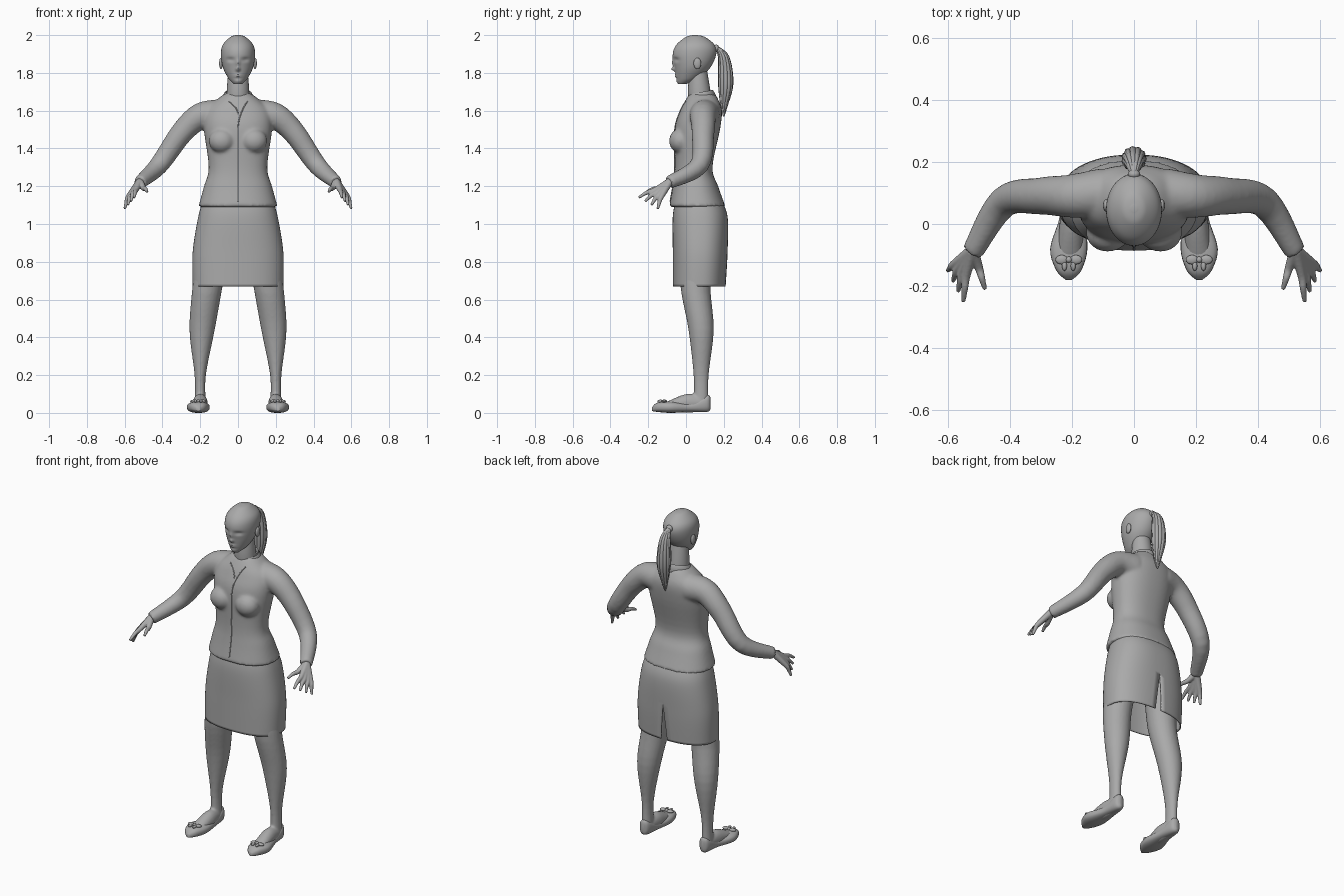
import bpy, bmesh, math, random
from mathutils import Vector, Matrix

random.seed(4)
if "Cube" in bpy.data.objects:
    bpy.data.objects.remove(bpy.data.objects["Cube"], do_unlink=True)

shade = (.4, .4, .4, 1)
grey = bpy.data.materials.new("plain grey")
grey.use_nodes = True
grey.diffuse_color = shade
grey.node_tree.nodes["Principled BSDF"].inputs["Base Color"].default_value = shade
X_AXIS, Y_AXIS, Z_AXIS = Vector((1, 0, 0)), Vector((0, 1, 0)), Vector((0, 0, 1))


def catmull_rom(before, start, end, after, t):
    tangent_in, tangent_out = (end - before) / 2, (after - start) / 2
    blend = t * t * (3 - 2 * t)
    return (start.lerp(end, blend) + tangent_in * t * (1 - t) ** 2
            - tangent_out * t * t * (1 - t))


def resample(stations, steps):
    """Smooth curve through stations of x, y, z and one or two radii."""
    points = [Vector((*station, station[-1])[:5]) for station in stations]
    points = [points[0], *points, points[-1]]
    curve = []
    for before, start, end, after in zip(points, points[1:], points[2:], points[3:]):
        for step in range(steps):
            curve.append(catmull_rom(before, start, end, after, step / steps))
    return curve + [points[-1]]


def rounded(value, power):
    return math.copysign(abs(value) ** (2 / power), value)


def tube(bm, stations, side=1, frame=None, ref=Z_AXIS, power=2, segs=24, steps=5, gap=None):
    """Loft of rounded rings; a gap function leaves a slit open at the back."""
    path = resample(stations, steps)
    rings = []
    for i, station in enumerate(path):
        if frame:
            across, up = frame
        else:
            ahead, behind = path[min(i + 1, len(path) - 1)], path[max(i - 1, 0)]
            tangent = Vector(ahead[:3]) - Vector(behind[:3])
            across = tangent.cross(ref).normalized()
            up = across.cross(tangent).normalized()
        slit = gap(station[2]) if gap else 0
        ring = []
        for k in range(segs + bool(gap)):
            angle = math.pi / 2 + slit + (math.tau - 2 * slit) * k / segs
            point = Vector(station[:3])
            point += across * rounded(math.cos(angle), power) * station[3]
            point += up * rounded(math.sin(angle), power) * station[4]
            ring.append(bm.verts.new((point.x * side, point.y, point.z)))
        rings.append(ring)
    skin(bm, rings, closed=not gap)
    if not gap:
        bm.faces.new(rings[0])
        bm.faces.new(rings[-1])


def skin(bm, rings, closed):
    for lower, upper in zip(rings, rings[1:]):
        for k in range(len(lower) - (not closed)):
            following = (k + 1) % len(lower)
            bm.faces.new((lower[k], lower[following], upper[following], upper[k]))


def ball(bm, centre, radii):
    matrix = Matrix.Translation(centre) @ Matrix.Diagonal((*radii, 1))
    bmesh.ops.create_uvsphere(bm, u_segments=20, v_segments=12, radius=1, matrix=matrix)


def finish(name, bm, voxel=0, smooth=0, thick=0):
    bmesh.ops.remove_doubles(bm, verts=bm.verts, dist=.0001)
    bmesh.ops.recalc_face_normals(bm, faces=bm.faces)
    mesh = bpy.data.meshes.new(name)
    bm.to_mesh(mesh)
    bm.free()
    mesh.materials.append(grey)
    part = bpy.data.objects.new(name, mesh)
    bpy.context.collection.objects.link(part)
    bpy.ops.object.select_all(action="DESELECT")
    part.select_set(True)
    bpy.context.view_layer.objects.active = part
    bpy.ops.object.shade_smooth_by_angle(angle=math.radians(50))
    if voxel:
        blend = part.modifiers.new("blend", "REMESH")
        blend.mode, blend.voxel_size, blend.use_smooth_shade = "VOXEL", voxel, True
    if smooth:
        soften = part.modifiers.new("soften", "SMOOTH")
        soften.factor, soften.iterations = .5, smooth
    if thick:
        cloth = part.modifiers.new("cloth", "SOLIDIFY")
        cloth.thickness, cloth.offset = thick, -1
    return part


def profile(rows):
    """Turn rows of height, front, back and half width into ring stations."""
    return [(0, (front + back) / 2, height, width, (back - front) / 2)
            for height, front, back, width in rows]


level = (X_AXIS, Y_AXIS)
upright = (X_AXIS, Z_AXIS)

# Head with a sculpted face: nose, bridge, eye sockets, lips, chin
bm = bmesh.new()
tube(bm, profile([(1.74, -.04, 0, .02), (1.77, -.05, .07, .05), (1.83, -.06, .13, .08),
                  (1.9, -.07, .16, .09), (1.95, -.05, .15, .08), (1.99, 0, .1, .04),
                  (2, .04, .06, .01)]), frame=level, segs=96, steps=10)
features = [(0, 1.82, .01, .01, .02), (0, 1.85, .01, .02, .01), (.04, 1.87, .02, .01, -.01),
            (0, 1.79, .02, .005, .006), (0, 1.78, .02, .004, .006), (0, 1.755, .02, .01, .005)]
for vert in bm.verts:
    fade = min(1, max(0, 1 - vert.co.y / .03))
    push = 0
    for x, z, wide, high, amount in features:
        offset = Vector(((abs(vert.co.x) - x) / wide, (vert.co.z - z) / high))
        push += amount * math.exp(-offset.length_squared)
    vert.co.y -= fade * push
finish("head", bm)

# Neck
bm = bmesh.new()
tube(bm, profile([(1.6, .02, .14, .06), (1.7, .01, .13, .06), (1.82, .02, .11, .05)]), frame=level)
finish("neck", bm)

# Ponytail made of strands around a core, held by a band
tail = [(.16, 1.94, .01), (.2, 1.88, .03), (.21, 1.74, .04), (.2, 1.62, .02), (.2, 1.57, .005)]
bm = bmesh.new()
tube(bm, [(0, y, z, r * .75) for y, z, r in tail], ref=Y_AXIS)
strands = 11
for strand in range(strands):
    angle = math.tau * strand / strands
    lift = random.uniform(0, .1)
    tube(bm, [(r * .7 * math.cos(angle), y + r * .7 * math.sin(angle), z + lift * (tail[0][1] - z), r / 3)
              for y, z, r in tail], ref=Y_AXIS, segs=8)
finish("ponytail", bm)
bm = bmesh.new()
ball(bm, (0, .16, 1.93), (.02, .015, .02))
finish("hair_band", bm)

# Jacket: torso, bust and sleeves blended together
bm = bmesh.new()
tube(bm, profile([(1.09, -.09, .21, .21), (1.2, -.07, .17, .18), (1.3, -.06, .14, .155),
                  (1.5, -.06, .18, .18), (1.6, -.03, .19, .17), (1.66, 0, .17, .11),
                  (1.69, .02, .15, .07)]), frame=level, segs=48, power=2.3)
for side in (1, -1):
    ball(bm, (.085 * side, -.03, 1.44), (.07, .06, .065))
    tube(bm, [(.1, .1, 1.58, .08), (.2, .09, 1.57, .07), (.3, .09, 1.48, .06),
              (.42, .07, 1.31, .05), (.52, -.09, 1.22, .035)], side=side)
jacket = finish("jacket", bm, voxel=.009, smooth=6)

# Folded collar, open at the front
bm = bmesh.new()
rows = []
for radius, height in ((.06, 1.68), (.07, 1.71), (.1, 1.66)):
    row = []
    for k in range(33):
        angle = math.radians(-60 + 300 * k / 32)
        dip = (1 - math.sin(angle)) * .012
        row.append(bm.verts.new((radius * math.cos(angle), .08 + radius * .9 * math.sin(angle), height - dip)))
    rows.append(row)
skin(bm, rows, closed=False)
finish("collar", bm, thick=.005)

# Lapel edges and front seam laid on the jacket surface
bpy.context.view_layer.update()
cloth_surface = jacket.evaluated_get(bpy.context.evaluated_depsgraph_get())
along = [step / 8 for step in range(9)]
lines = {"left_lapel_edge": [(.05 * (1 - t) ** 2, 1.65 - .15 * t) for t in along],
         "right_lapel_edge": [(-.05 * (1 - t) ** 2, 1.65 - .07 * t) for t in along],
         "front_seam": [(0, 1.5 - .38 * t) for t in along]}
for name, points in lines.items():
    hits = [cloth_surface.ray_cast(Vector((x, -1, z)), Y_AXIS) for x, z in points]
    bm = bmesh.new()
    tube(bm, [(*place, .003) for found, place, normal, face in hits if found], ref=Y_AXIS, segs=8)
    finish(name, bm)

# Skirt with a slit at the back
bm = bmesh.new()
tube(bm, profile([(1.14, -.05, .18, .18), (1.04, -.07, .22, .21), (.85, -.07, .22, .24),
                  (.67, -.07, .21, .24)]),
     frame=level, segs=64, steps=8, power=2.4, gap=lambda height: max(0, .88 - height) / 4)
finish("skirt", bm, thick=.006)

for side, label in ((1, "left_"), (-1, "right_")):
    # Ear
    bm = bmesh.new()
    ball(bm, (.09 * side, .06, 1.85), (.01, .02, .03))
    finish(label + "ear", bm)

    # Hand: each digit runs from the wrist through its knuckle to the tip
    first_knuckle, last_knuckle = Vector((.54, -.165, 1.18)), Vector((.58, -.13, 1.145))
    first_tip, last_tip = Vector((.55, -.25, 1.14)), Vector((.6, -.15, 1.08))
    digits = [(first_knuckle.lerp(last_knuckle, i / 3), first_tip.lerp(last_tip, i / 3)) for i in range(4)]
    digits.append((Vector((.5, -.14, 1.19)), Vector((.48, -.21, 1.17))))
    bm = bmesh.new()
    for knuckle, tip in digits:
        middle = knuckle.lerp(tip, .5) + Z_AXIS * .006
        tube(bm, [(.52, -.085, 1.225, .02), (*knuckle, .014), (*middle, .011), (*tip, .007)],
             side=side, segs=14)
    finish(label + "hand", bm, voxel=.004, smooth=3)

    # Leg and foot
    bm = bmesh.new()
    tube(bm, [(.13, .07, .9, .09), (.16, .05, .68, .08), (.19, .08, .44, .067),
              (.2, .08, .2, .03, .04), (.2, .08, .05, .03, .04)], side=side, frame=level)
    tube(bm, [(.2, .09, .05, .03, .04), (.2, 0, .05, .04, .05), (.21, -.12, .03, .04, .02)],
         side=side, frame=upright)
    finish(label + "leg", bm, voxel=.007, smooth=4)

    # Flat shoe
    bm = bmesh.new()
    tube(bm, [(.2, .13, .05, .01, .03), (.2, .11, .05, .03, .045), (.2, .02, .03, .04, .025),
              (.21, -.08, .03, .06, .03), (.21, -.15, .03, .04, .025), (.21, -.18, .02, .01, .01)],
         side=side, frame=upright, power=2.5)
    for vert in bm.verts:
        vert.co.z = max(vert.co.z, 0)
    finish(label + "shoe", bm)

    # Bow on the toe
    bm = bmesh.new()
    centre = Vector((.21 * side, -.115, .062))
    ball(bm, centre, (.01, .01, .01))
    for turn in (X_AXIS, -X_AXIS):
        ball(bm, centre + turn * .023, (.02, .015, .008))
        ball(bm, centre + turn * .014 - Y_AXIS * .02, (.008, .016, .008))
    finish(label + "shoe_bow", bm)
